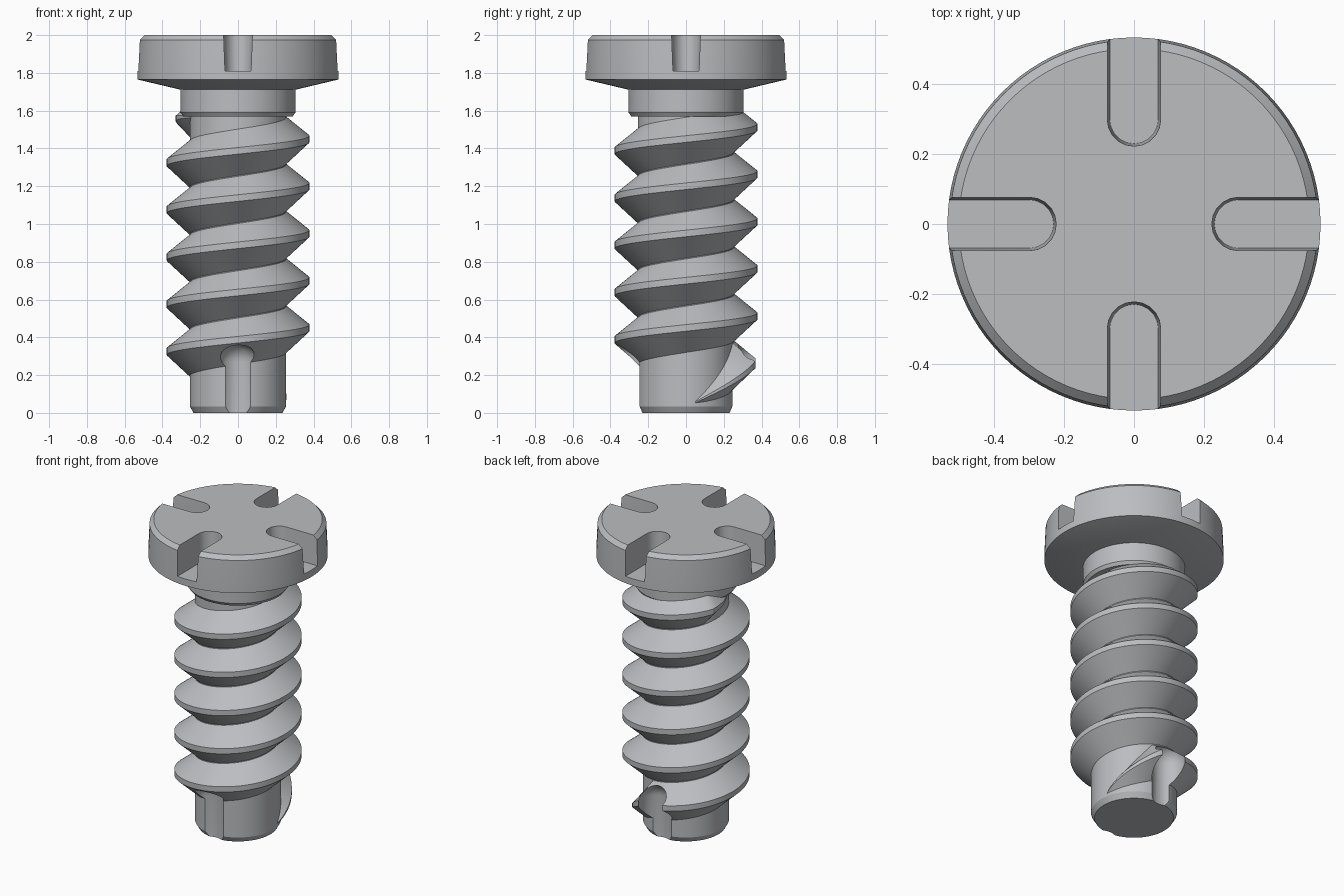
import bpy, bmesh
from math import sin, cos, pi, radians
from mathutils import Matrix, Vector

cube = bpy.data.objects.get("Cube")
if cube:
    bpy.data.objects.remove(cube, do_unlink=True)

steel = bpy.data.materials.new("grey_steel")
steel.use_nodes = True
GREY = (0.50, 0.51, 0.53, 1)
steel.diffuse_color = GREY
steel.node_tree.nodes["Principled BSDF"].inputs["Base Color"].default_value = GREY


def finish(bm, name):
    """Turn a bmesh into a linked object with outward normals."""
    bmesh.ops.recalc_face_normals(bm, faces=bm.faces)
    mesh = bpy.data.meshes.new(name)
    bm.to_mesh(mesh)
    bm.free()
    mesh.materials.append(steel)
    obj = bpy.data.objects.new(name, mesh)
    bpy.context.collection.objects.link(obj)
    return obj


def lathe(bm, profile, steps, centre=(0, 0, 0)):
    """Spin an (r, z) profile about a vertical axis."""
    c = Vector(centre)
    verts = [bm.verts.new(c + Vector((r, 0, z))) for r, z in profile]
    edges = [bm.edges.new(pair) for pair in zip(verts, verts[1:])]
    bmesh.ops.spin(bm, geom=verts + edges, cent=c, axis=(0, 0, 1),
                   angle=2 * pi, steps=steps)
    bmesh.ops.remove_doubles(bm, verts=bm.verts, dist=1e-5)


def loft(bm, rings):
    """Skin a list of point rings and cap both ends."""
    loops = [[bm.verts.new(p) for p in ring] for ring in rings]
    n = len(loops[0])
    for a, b in zip(loops, loops[1:]):
        for i in range(n):
            j = (i + 1) % n
            bm.faces.new((a[i], a[j], b[j], b[i]))
    bm.faces.new(loops[0])
    bm.faces.new(loops[-1])


def cut(obj, cutter):
    mod = obj.modifiers.new("cut", 'BOOLEAN')
    mod.operation = 'DIFFERENCE'
    mod.solver = 'EXACT'
    mod.object = cutter
    bpy.context.view_layer.objects.active = obj
    bpy.ops.object.modifier_apply(modifier=mod.name)


# Head: chamfered disc with a conical underside
bm = bmesh.new()
lathe(bm, [(0, 1.71), (0.3, 1.71), (0.532, 1.765), (0.532, 1.81),
           (0.525, 1.975), (0.5, 2), (0, 2)], 96)
head = finish(bm, "head")

# Shank: collar above a plain core with a chamfered tip
bm = bmesh.new()
lathe(bm, [(0, 0), (0.235, 0), (0.255, 0.035), (0.255, 1.57), (0.29, 1.57),
           (0.304, 1.59), (0.304, 1.74), (0, 1.74)], 80)
shank = finish(bm, "shank")

# Thread: trapezoid section swept up a helix, fading out at both ends
PITCH, CORE, CREST = 0.25, 0.235, 0.378
LAST = 5 * 360 + 200
section = [(CORE, -0.13), (0.255, -0.13), (CREST, -0.0175),
           (CREST, 0.0175), (0.255, 0.115), (CORE, 0.115)]
rings = []
for deg in range(0, LAST + 1, 5):
    a = radians(deg)
    mid = 0.2 + PITCH * deg / 360
    lead, tail = deg / 75, (LAST - deg) / 50
    s = max(0.01, min(1, lead, tail))
    anchor = 0.03 if lead < 1 else 1.56
    rings.append([])
    for r, dz in section:
        rad = CORE + (r - CORE) * s
        z = anchor + (mid + dz - anchor) * s
        rings[-1].append((rad * cos(a), rad * sin(a), z))
bm = bmesh.new()
loft(bm, rings)
thread = finish(bm, "thread")

# Four drafted, round-ended drive slots in the head
bm = bmesh.new()
for k in range(4):
    turn = Matrix.Rotation(k * pi / 2, 3, 'Z')
    slot = []
    for z, w in ((1.81, 0.069), (2.05, 0.078)):
        outline = [(0.7, w), (0.7, -w)]
        for i in range(11):
            a = -pi / 2 - pi * i / 10
            outline.append((0.298 + w * cos(a), w * sin(a)))
        slot.append([turn @ Vector((x, y, z)) for x, y in outline])
    loft(bm, slot)
slot_cutter = finish(bm, "slot_cutter")

# Two round-topped flutes at the tip, front and back
bm = bmesh.new()
dome = [(0.1 * cos(i * pi / 16), 0.27 + 0.1 * sin(i * pi / 16)) for i in range(8)]
for side in (-1, 1):
    lathe(bm, [(0, -0.1), (0.1, -0.1)] + dome + [(0, 0.37)], 32, (0, side * 0.32, 0))
flute_cutter = finish(bm, "flute_cutter")

cut(head, slot_cutter)
cut(shank, flute_cutter)
cut(thread, flute_cutter)
for helper in (slot_cutter, flute_cutter):
    bpy.data.objects.remove(helper, do_unlink=True)

# Smooth the round surfaces and keep the machined edges crisp
bpy.ops.object.select_all(action='DESELECT')
for obj in (head, shank, thread):
    obj.select_set(True)
bpy.context.view_layer.objects.active = head
bpy.ops.object.shade_smooth_by_angle(angle=radians(25))
